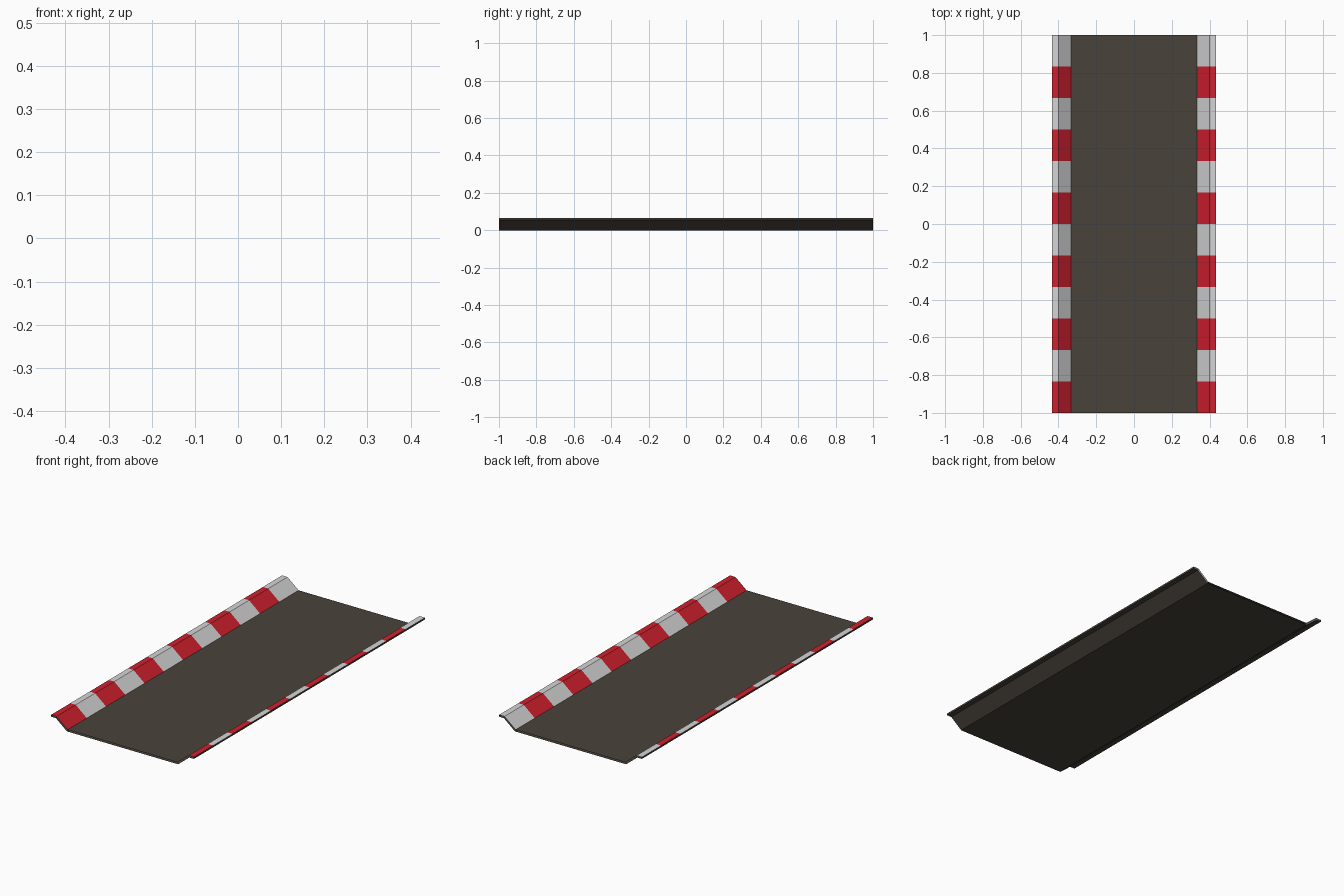
import bpy
import bmesh

if "Cube" in bpy.data.objects:
    bpy.data.objects.remove(bpy.data.objects["Cube"])

LENGTH, STRIPES = 2.0, 12


def material(name, rgb):
    m = bpy.data.materials.new(name)
    m.diffuse_color = (*rgb, 1.0)
    m.use_nodes = True
    m.node_tree.nodes["Principled BSDF"].inputs["Base Color"].default_value = m.diffuse_color
    return m


asphalt = material("dark_asphalt", (0.066, 0.055, 0.044))
red = material("kerb_red", (0.62, 0.014, 0.026))
white = material("kerb_white", (0.66, 0.66, 0.66))


def mirrored(points):
    """Right half of a profile, completed to run from left to right."""
    return [(-x, z) for x, z in reversed(points)] + points


def sweep(name, profile, mats, closed=False, steps=1, flip=False):
    """Run an x/z profile along y; the ends stay open. Material alternates per step."""
    bm = bmesh.new()
    rows = []
    for i in range(steps + 1):
        y = -LENGTH / 2 + LENGTH * i / steps
        rows.append([bm.verts.new((x, y, z)) for x, z in profile])
    n = len(profile)
    for i in range(steps):
        for j in range(n if closed else n - 1):
            k = (j + 1) % n
            quad = [rows[i][j], rows[i][k], rows[i + 1][k], rows[i + 1][j]]
            f = bm.faces.new(quad[::-1] if flip else quad)
            f.material_index = i % len(mats)
    mesh = bpy.data.meshes.new(name)
    bm.to_mesh(mesh)
    bm.free()
    for m in mats:
        mesh.materials.append(m)
    ob = bpy.data.objects.new(name, mesh)
    bpy.context.collection.objects.link(ob)
    return ob


# Road surface between the kerbs
sweep("road_surface", mirrored([(0.333, 0.01)]), [asphalt])

# Underside with sloped flanks, flat lips and thin outer edges
sweep("underside", mirrored([(0.337, 0.0), (0.404, 0.055), (0.433, 0.055), (0.433, 0.065)]),
      [asphalt], flip=True)

# Striped kerbs: slope up from the road, then a flat lip
kerb = [(0.333, 0.01), (0.40, 0.065), (0.433, 0.065)]
sweep("kerb_right", kerb, [red, white], steps=STRIPES)
sweep("kerb_left", [(-x, z) for x, z in reversed(kerb)], [red, white], steps=STRIPES)
